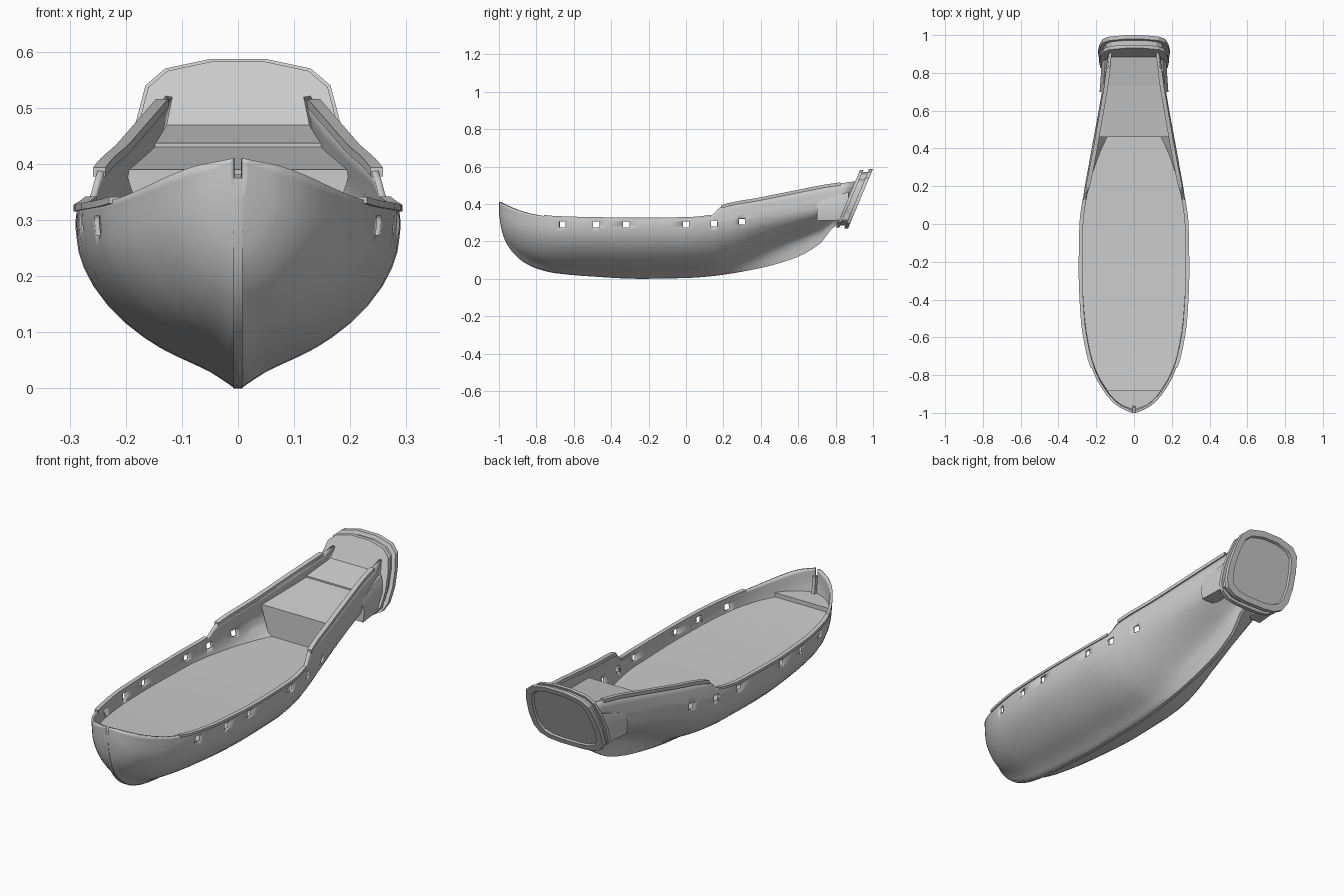
import bpy, bmesh, math

if "Cube" in bpy.data.objects:
    bpy.data.objects.remove(bpy.data.objects["Cube"])

# Hull stations: y, keel z, half breadth, height of max breadth, sheer z, half width at sheer
ST = [(-1.0, .345, .010, .39, .410, .010), (-.99, .28, .035, .37, .405, .035),
      (-.97, .21, .075, .35, .396, .077), (-.93, .145, .122, .33, .378, .125),
      (-.87, .09, .167, .32, .357, .170), (-.80, .055, .207, .31, .341, .208),
      (-.70, .03, .243, .30, .330, .243), (-.50, .012, .277, .295, .324, .276),
      (-.25, 0, .290, .29, .321, .287), (0, .004, .286, .29, .324, .283),
      (.13, .013, .272, .30, .336, .266), (.19, .02, .262, .305, .388, .250),
      (.40, .058, .224, .33, .430, .208), (.60, .118, .187, .36, .470, .173),
      (.72, .19, .167, .38, .494, .152), (.86, .30, .147, .41, .522, .128)]
# Section shapes (fraction of breadth, fraction of height): midship and stern
MID = [(.02, 0), (.17, .10), (.34, .18), (.48, .25), (.69, .40), (.89, .63), (.98, .84), (1, 1)]
AFT = [(.05, 0), (.07, .20), (.13, .36), (.27, .47), (.50, .58), (.75, .71), (.94, .86), (1, 1)]
PORTS = [(-.66, .29), (-.48, .29), (-.32, .29), (0, .29), (.15, .295), (.30, .305)]


def curve(xs, ys, x):
    """Smooth interpolation without overshoot."""
    x = min(max(x, xs[0]), xs[-1])
    n = len(xs)
    d = [(ys[i + 1] - ys[i]) / (xs[i + 1] - xs[i]) for i in range(n - 1)]
    m = [d[0]] + [2 * a * b / (a + b) if a * b > 0 else 0 for a, b in zip(d, d[1:])] + [d[-1]]
    i = max(j for j in range(n - 1) if xs[j] <= x)
    h = xs[i + 1] - xs[i]
    t = (x - xs[i]) / h
    return (ys[i] * (1 + 2 * t) * (1 - t) ** 2 + h * m[i] * t * (1 - t) ** 2
            + ys[i + 1] * t * t * (3 - 2 * t) + h * m[i + 1] * t * t * (t - 1))


COLS = list(zip(*ST))


def station(y):
    return [curve(COLS[0], c, y) for c in COLS[1:]]


def section(y):
    """Half section from keel to sheer as (x, z)."""
    zk, b, zb, zs, w = station(y)
    f = min(max((y - .1) / .55, 0), 1)
    f = f * f * (3 - 2 * f)
    pts = []
    for j in range(15):
        u, v = [curve(range(8), [(1 - f) * p[k] + f * q[k] for p, q in zip(MID, AFT)], j / 2)
                for k in (0, 1)]
        pts.append((b * u, zk + (zb - zk) * v))
    for t in (1 / 3, 2 / 3, 1):
        pts.append((b + (w - b) * t ** 1.3, zb + (zs - zb) * t))
    return pts


def half_width(y, z):
    s = section(y)
    for (x0, z0), (x1, z1) in zip(s, s[1:]):
        if z0 <= z <= z1:
            return x0 + (x1 - x0) * (z - z0) / (z1 - z0 + 1e-9)
    return s[0][0] if z < s[0][1] else s[-1][0]


def rake(y, z):
    return y + .42 * min(max((y - .72) / .14, 0), 1) * (z - .4)


def loft(name, rings, closed=True, caps=True, mirror=False, smooth=30):
    bm = bmesh.new()
    vs = [[bm.verts.new(p) for p in r] for r in rings]
    n = len(rings[0])
    for a, b in zip(vs, vs[1:]):
        for i in range(n if closed else n - 1):
            k = (i + 1) % n
            bm.faces.new((a[i], a[k], b[k], b[i]))
    if caps and closed:
        bm.faces.new(vs[0][::-1])
        bm.faces.new(vs[-1])
    return finish(name, bm, mirror, smooth)


def finish(name, bm, mirror=False, smooth=30):
    bmesh.ops.recalc_face_normals(bm, faces=bm.faces)
    me = bpy.data.meshes.new(name)
    bm.to_mesh(me)
    bm.free()
    ob = bpy.data.objects.new(name, me)
    bpy.context.collection.objects.link(ob)
    if mirror:
        ob.modifiers.new("Mirror", 'MIRROR')
    bpy.ops.object.select_all(action='DESELECT')
    ob.select_set(True)
    bpy.context.view_layer.objects.active = ob
    bpy.ops.object.shade_smooth_by_angle(angle=math.radians(smooth))
    return ob


def steps(a, b, n):
    return [a + (b - a) * i / n for i in range(n + 1)]


# Hull shell
ys = []
for a, b in zip(ST, ST[1:]):
    ys += steps(a[0], b[0], 3)[:-1]
ys.append(ST[-1][0])
bm = bmesh.new()
grid = []
for y in ys:
    s = section(y)
    ring = [(-x, z) for x, z in s[::-1]] + s
    grid.append([bm.verts.new((x, rake(y, z), z)) for x, z in ring])
for a, b in zip(grid, grid[1:]):
    for i in range(len(a) - 1):
        bm.faces.new((a[i], b[i], b[i + 1], a[i + 1]))
# Gun ports cut straight through both sides of the shell
H = .017
for py, pz in PORTS:
    for co, no in (((0, py - H, 0), (0, 1, 0)), ((0, py + H, 0), (0, 1, 0)),
                   ((0, 0, pz - H), (0, 0, 1)), ((0, 0, pz + H), (0, 0, 1))):
        near = [f for f in bm.faces if f.calc_center_median().z > .2
                and abs(f.calc_center_median().y - py) < .11]
        geom = near + list({e for f in near for e in f.edges}) + list({v for f in near for v in f.verts})
        bmesh.ops.bisect_plane(bm, geom=geom, plane_co=co, plane_no=no, dist=1e-5)
    hole = [f for f in bm.faces if abs(f.calc_center_median().y - py) < H
            and abs(f.calc_center_median().z - pz) < H]
    bmesh.ops.delete(bm, geom=hole, context='FACES')
hull = finish("hull", bm, smooth=40)
sol = hull.modifiers.new("Thickness", 'SOLIDIFY')
sol.thickness = .012
# thicken towards the inside, whichever way the normals settled
side = max(hull.data.polygons, key=lambda p: p.center.x)
sol.offset = -1 if side.normal.x > 0 else 1

# Keel and stem
path = [(y, station(y)[0]) for y in steps(-1, -.8, 20) + steps(-.75, .72, 24)]
path = [(-1, .375)] + path + [(.80, .295)]
rings = []
for y, z in path:
    dy, dz = -y, .6 - z
    l = math.hypot(dy, dz)
    iy, iz = y + .03 * dy / l, z + .03 * dz / l
    rings.append([(-.008, y, z), (.008, y, z), (.008, iy, iz), (-.008, iy, iz)])
loft("keel", rings)

# Decks: bow platform, main deck, quarterdeck and poop in one stepped ribbon
deck = [(y, .30) for y in (-.985, -.97, -.95, -.92, -.88)]
deck += [(y, .25 + .03 * (y / .88) ** 2 * (y < 0)) for y in steps(-.88, .46, 24)]
deck += [(y, .39 + .04 * (y - .46) / .27) for y in steps(.46, .73, 5)]
deck += [(y, .437 + .038 * (y - .73) / .18) for y in steps(.73, .91, 4)]
rings = []
for y, z in deck:
    w = max(half_width(y, z) - .005, .002)
    rings.append([(-w, y, z), (w, y, z)])
loft("decks", rings, closed=False, smooth=20)


# Cap rails along the sheer
def rail(name, y0, y1, inn, out, low, high):
    rs = []
    for y in steps(y0, y1, 20):
        zs, w = station(y)[3:]
        yy = rake(y, zs)
        rs.append([(w - inn, yy, zs - low), (w + out, yy, zs - low),
                   (w + out, yy, zs + high), (w - inn, yy, zs + high)])
    loft(name, rs, mirror=True)


rail("main_rail", -.76, .13, .014, .006, .006, .006)
rail("quarter_rail", .19, .80, .014, .008, .010, .006)

# Quarter galleries
rings = []
for y, xo, z0, z1, z2 in ((.70, .182, .31, .365, .41), (.87, .170, .315, .40, .465)):
    rings.append([(.10, y, z0), (xo - .008, y, z0), (xo, y, z1), (xo - .018, y, z2), (.10, y, z2)])
loft("quarter_gallery", rings, mirror=True)

# Raked transom: two flanges around a narrower core, with a sunken back panel
HALF = [(.06, .27), (.12, .277), (.162, .297), (.184, .335), (.19, .40), (.182, .475),
        (.165, .54), (.13, .57), (.05, .587)]
outline = HALF + [(-x, z) for x, z in HALF[::-1]]
rings = []
for t, s in ((0, .97), (.018, .97), (.018, .90), (.046, .90), (.046, 1), (.067, 1),
             (.067, .84), (.056, .82)):
    r = []
    for x, z in outline:
        zz = .43 + (z - .43) * s
        r.append((x * s, .80 + (zz - .27) * .418 + t, zz))
    rings.append(r)
loft("transom", rings, smooth=25)
